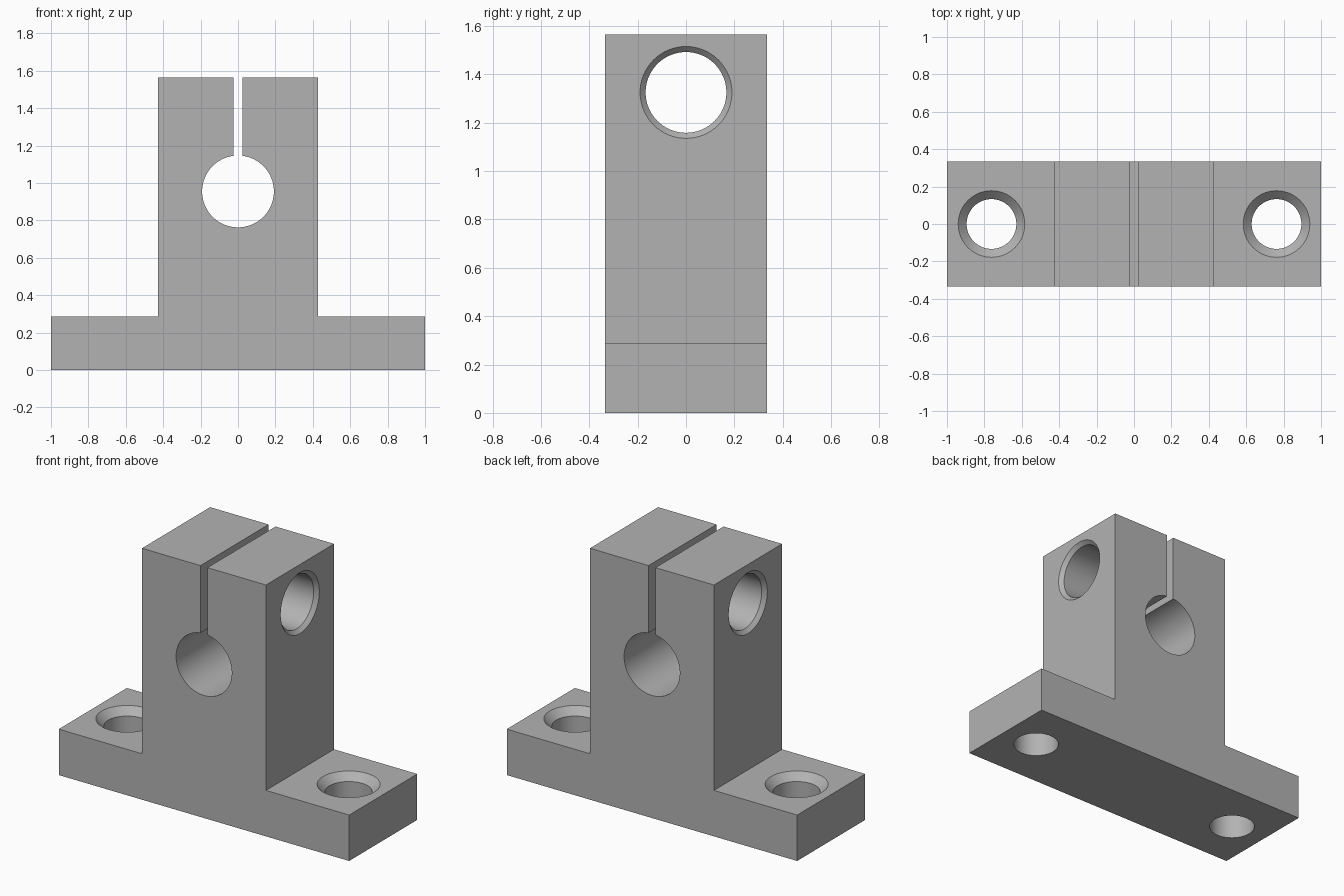
import bpy
import bmesh
from math import asin, cos, pi, sin, sqrt
from mathutils import Matrix

cube = bpy.data.objects.get("Cube")
if cube:
    bpy.data.objects.remove(cube, do_unlink=True)

# Main sizes
BASE_X, HALF_Y, BASE_Z = 1.0, 0.335, 0.286
POST_X, TOP_Z = 0.427, 1.565
BORE_Z, BORE_R, SLOT_X = 0.955, 0.192, 0.024
CLAMP_Z, CLAMP_R, CLAMP_RIM = 1.325, 0.167, 0.19
FOOT_X, FOOT_R, FOOT_RIM = 0.762, 0.133, 0.178
SEGMENTS = 64

metal = bpy.data.materials.new("grey metal")
metal.use_nodes = True
grey = (0.45, 0.45, 0.45, 1)
metal.diffuse_color = grey
metal.node_tree.nodes["Principled BSDF"].inputs["Base Color"].default_value = grey


def add_object(name, bm):
    bmesh.ops.recalc_face_normals(bm, faces=bm.faces)
    mesh = bpy.data.meshes.new(name)
    bm.to_mesh(mesh)
    bm.free()
    mesh.materials.append(metal)
    obj = bpy.data.objects.new(name, mesh)
    bpy.context.collection.objects.link(obj)
    return obj


def turned_cutter(name, rings, matrix):
    """Solid of revolution around local z from (radius, height) rings."""
    bm = bmesh.new()
    loops = []
    for r, z in rings:
        angles = [2 * pi * i / SEGMENTS for i in range(SEGMENTS)]
        loops.append([bm.verts.new((r * cos(a), r * sin(a), z)) for a in angles])
    for low, high in zip(loops, loops[1:]):
        for i in range(SEGMENTS):
            j = (i + 1) % SEGMENTS
            bm.faces.new((low[i], low[j], high[j], high[i]))
    bm.faces.new(loops[0])
    bm.faces.new(loops[-1])
    bm.transform(matrix)
    obj = add_object(name, bm)
    obj.hide_render = True
    return obj


# Bracket body: half outline, running from the foot up and around the bore
half = [(BASE_X, 0), (BASE_X, BASE_Z), (POST_X, BASE_Z), (POST_X, TOP_Z), (SLOT_X, TOP_Z)]
start = asin(SLOT_X / BORE_R)
steps = SEGMENTS // 2
for i in range(steps + 1):
    a = start + (pi - start) * i / steps
    half.append((BORE_R * sin(a), BORE_Z + BORE_R * cos(a)))
outline = half + [(-x, z) for x, z in reversed(half[:-1])]

bm = bmesh.new()
face = bm.faces.new([bm.verts.new((x, -HALF_Y, z)) for x, z in outline])
extruded = bmesh.ops.extrude_face_region(bm, geom=[face])["geom"]
bmesh.ops.translate(bm, vec=(0, 2 * HALF_Y, 0),
                    verts=[g for g in extruded if isinstance(g, bmesh.types.BMVert)])
bracket = add_object("shaft_support_bracket", bm)

# Countersunk mounting holes in the feet
cutters = []
sink = FOOT_RIM - FOOT_R
over = 0.02
for side, x in (("left", FOOT_X), ("right", -FOOT_X)):
    rings = [(FOOT_R, -0.1), (FOOT_R, BASE_Z - sink), (FOOT_RIM + over, BASE_Z + over)]
    cutters.append(turned_cutter(side + "_foot_hole_cutter", rings,
                                 Matrix.Translation((x, 0, 0))))

# Clamp screw hole across the post, chamfered at both ends
bevel = CLAMP_RIM - CLAMP_R
rings = [(CLAMP_RIM + over, -POST_X - over), (CLAMP_R, -POST_X + bevel),
         (CLAMP_R, POST_X - bevel), (CLAMP_RIM + over, POST_X + over)]
cutters.append(turned_cutter("clamp_hole_cutter", rings,
                             Matrix.Translation((0, 0, CLAMP_Z)) @ Matrix.Rotation(pi / 2, 4, "Y")))

# Cut the holes, then drop the cutters
bpy.ops.object.select_all(action="DESELECT")
bracket.select_set(True)
bpy.context.view_layer.objects.active = bracket
for cutter in cutters:
    mod = bracket.modifiers.new(cutter.name, "BOOLEAN")
    mod.operation = "DIFFERENCE"
    mod.solver = "EXACT"
    mod.object = cutter
    bpy.ops.object.modifier_apply(modifier=mod.name)
    bpy.data.objects.remove(cutter, do_unlink=True)

# Smooth bores with crisp edges
bpy.ops.object.shade_smooth_by_angle(angle=pi / 9)
